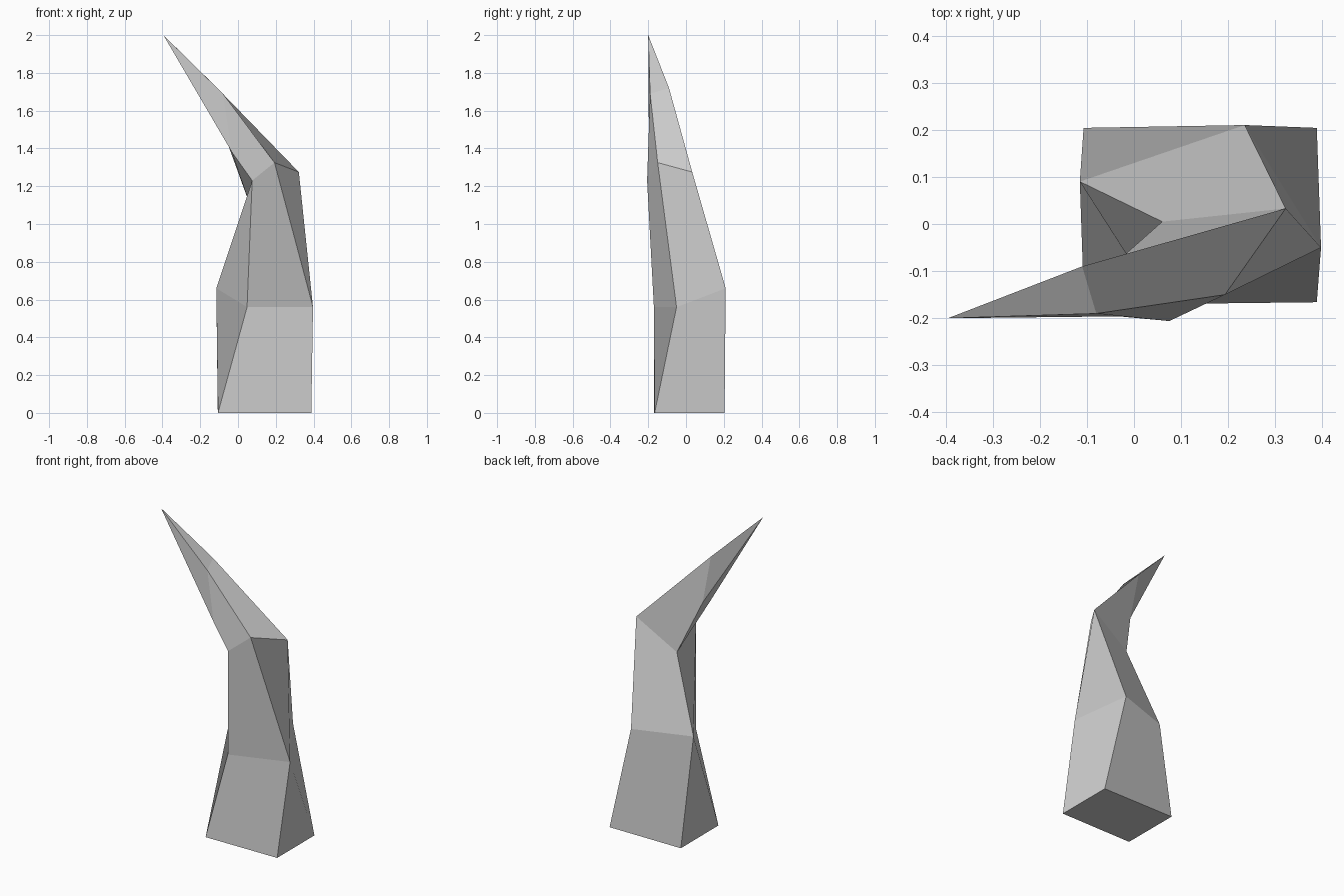
import bpy
import bmesh

if "Cube" in bpy.data.objects:
    bpy.data.objects.remove(bpy.data.objects["Cube"])

# Four-sided cross-sections (front, right, back, left), from the foot to the bent tip
SECTIONS = [
    [(-0.106, -0.17, 0), (0.388, -0.166, 0), (0.388, 0.204, 0), (-0.107, 0.204, 0)],
    [(0.048, -0.17, 0.56), (0.397, -0.05, 0.56), (0.235, 0.21, 0.66), (-0.115, 0.09, 0.66)],
    [(0.075, -0.206, 1.23), (0.193, -0.15, 1.325), (0.322, 0.033, 1.275), (0.06, 0.005, 1.11)],
    [(-0.032, -0.196, 1.38), (-0.08, -0.19, 1.69), (-0.11, -0.09, 1.72), (-0.051, -0.093, 1.415)],
]
TIP = (-0.395, -0.2, 2.0)


def loft(name, sections, tip):
    """Skin the sections with quads, cap the foot and close to a point."""
    bm = bmesh.new()
    rings = [[bm.verts.new(p) for p in s] for s in sections]
    n = len(rings[0])
    bm.faces.new(rings[0][::-1])
    for k, (lo, hi) in enumerate(zip(rings, rings[1:])):
        for i in range(n):
            j = (i + 1) % n
            quad = [lo[i], lo[j], hi[j], hi[i]]
            # The foot bulges outwards, so its twisted quads fold the other way
            bm.faces.new(quad[1:] + quad[:1] if k == 0 else quad)
    apex = bm.verts.new(tip)
    for i in range(n):
        bm.faces.new((rings[-1][i], rings[-1][(i + 1) % n], apex))
    mesh = bpy.data.meshes.new(name)
    bm.to_mesh(mesh)
    bm.free()
    obj = bpy.data.objects.new(name, mesh)
    bpy.context.collection.objects.link(obj)
    return obj


# Twisted, bent spike
loft("bent_spike", SECTIONS, TIP)
